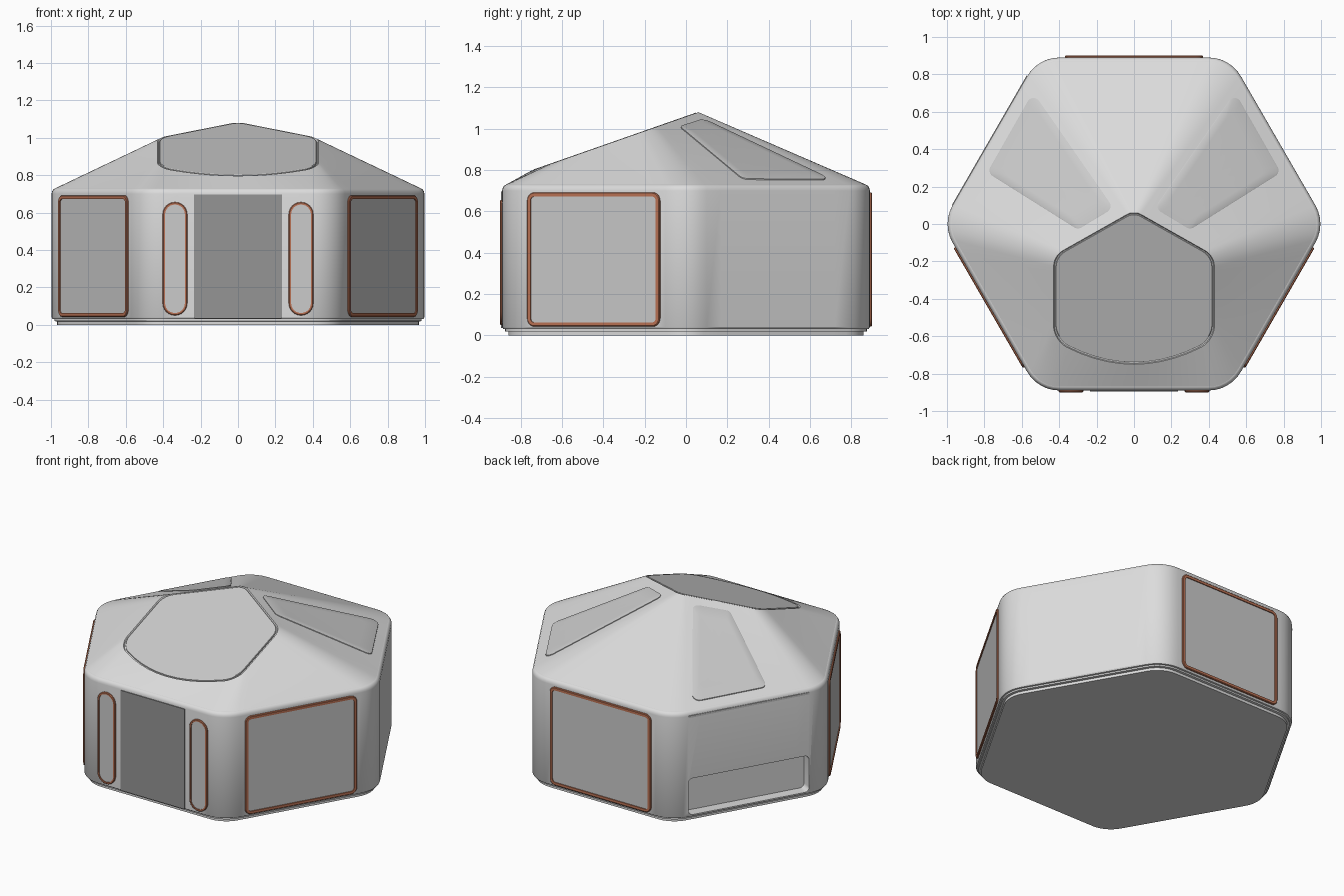
import bpy, bmesh, math
from mathutils import Vector
from mathutils.bvhtree import BVHTree

if "Cube" in bpy.data.objects:
    bpy.data.objects.remove(bpy.data.objects["Cube"])


def material(name, rgb):
    m = bpy.data.materials.new(name)
    m.diffuse_color = (*rgb, 1)
    m.use_nodes = True
    m.node_tree.nodes["Principled BSDF"].inputs["Base Color"].default_value = m.diffuse_color
    return m


SHELL = material("light grey shell", (0.72, 0.72, 0.72))
GLASS = material("pale grey panel", (0.60, 0.60, 0.60))
DOOR = material("mid grey door", (0.30, 0.30, 0.30))
COPPER = material("copper trim", (0.50, 0.17, 0.09))


def smooth(ob, angle=32):
    bpy.ops.object.select_all(action='DESELECT')
    ob.select_set(True)
    bpy.context.view_layer.objects.active = ob
    bpy.ops.object.shade_smooth_by_angle(angle=math.radians(angle))


def loft(name, rings, mat, caps=(True, True), closed=False):
    """Skin a stack of equal-length point loops."""
    bm = bmesh.new()
    loops = [[bm.verts.new(p) for p in r] for r in rings]
    n = len(loops[0])
    pairs = list(zip(loops, loops[1:])) + ([(loops[-1], loops[0])] if closed else [])
    for a, b in pairs:
        for i in range(n):
            j = (i + 1) % n
            bm.faces.new((a[i], a[j], b[j], b[i]))
    if not closed:
        if caps[0]:
            bm.faces.new(loops[0][::-1])
        if caps[1]:
            bm.faces.new(loops[-1])
    bmesh.ops.recalc_face_normals(bm, faces=bm.faces)
    me = bpy.data.meshes.new(name)
    bm.to_mesh(me)
    bm.free()
    me.materials.append(mat)
    ob = bpy.data.objects.new(name, me)
    bpy.context.collection.objects.link(ob)
    smooth(ob)
    return ob


def rounded(corners, radii, seg=6, sub=0):
    """Polygon with filleted corners and optional extra points on the edges."""
    arcs, n = [], len(corners)
    pts = [Vector(c) for c in corners]
    for i, p in enumerate(pts):
        r = radii[i] if isinstance(radii, (list, tuple)) else radii
        a, b = (pts[i - 1] - p).normalized(), (pts[(i + 1) % n] - p).normalized()
        h = a.angle(b) / 2
        c = p + (a + b).normalized() * r / math.sin(h)
        s, e = p + a * r / math.tan(h) - c, p + b * r / math.tan(h) - c
        f = math.pi - 2 * h
        arcs.append([c + (s * math.sin((1 - k / seg) * f) + e * math.sin(k / seg * f)) / math.sin(f)
                     for k in range(seg + 1)])
    out = []
    for i, arc in enumerate(arcs):
        nxt = arcs[(i + 1) % n][0]
        out += arc + [arc[-1].lerp(nxt, k / (sub + 1)) for k in range(1, sub + 1)]
    return out


def hexagon(a, z):
    R = a / math.cos(math.pi / 6)
    c = [(R * math.cos(k * math.pi / 3), R * math.sin(k * math.pi / 3)) for k in range(6)]
    return [Vector((p.x, p.y, z)) for p in rounded(c, a - 0.69, 6, 9)]


def rect(u0, u1, z0, z1, r):
    return rounded([(u0, z0), (u1, z0), (u1, z1), (u0, z1)], r)


def on_wall(angle, outline, d):
    """Place a 2D outline (across, up) on the wall facing the given angle."""
    a = math.radians(angle)
    n, t = Vector((math.cos(a), math.sin(a), 0)), Vector((-math.sin(a), math.cos(a), 0))
    return [n * d + t * p.x + Vector((0, 0, p.y)) for p in outline]


# walls with stepped plinth and rolled top edge
profile = [(.86, 0), (.86, .018), (.875, .02), (.875, .03), (.885, .032), (.89, .04),
           (.89, .70), (.888, .712), (.881, .724), (.87, .73)]
walls = loft("walls", [hexagon(a, z) for a, z in profile], SHELL)

# service recess low in the rear left wall
box = rect(-.4, .4, .045, .285, .03)
cutter = loft("recess_cutter", [on_wall(150, box, d) for d in (.82, .95)], SHELL)
cutter.hide_render = True
mod = walls.modifiers.new("recess", 'BOOLEAN')
mod.object, mod.operation, mod.solver = cutter, 'DIFFERENCE', 'EXACT'
bpy.context.view_layer.objects.active = walls
bpy.ops.object.modifier_apply(modifier=mod.name)
bpy.data.objects.remove(cutter)
smooth(walls)

# slanted skylight outline
flat = rounded([(.43, -.17), (.022, .06), (-.022, .06), (-.43, -.17), (-.43, -.62), (.43, -.62)],
               [.1, .06, .06, .1, .07, .07], 6, 9)


def skylight_ring(scale, lift):
    out = []
    for p in flat:
        x, y = p
        if y < -.56:
            y -= .13 * max(0, 1 - (x / .43) ** 2)
        x, y = x * scale, -.32 + (y + .32) * scale
        out.append(Vector((x, y, 1.08 - .35 * (.06 - y) + lift)))
    return out


# roof skin from the hexagon up to the skylight, ending in a shallow seat
base, rim = hexagon(.87, .73), skylight_ring(1, 0)
STEPS = 6
rings = [[a.lerp(b, k / STEPS) for a, b in zip(base, rim)] for k in range(STEPS + 1)]
roof = loft("roof", rings + [skylight_ring(.99, -.008)], SHELL, (False, True))
loft("skylight", [skylight_ring(.975, -.008), skylight_ring(.975, -.001), skylight_ring(.968, .002)], GLASS)

# two rear roof panels that follow the roof surface
tree = BVHTree.FromPolygons([v.co for v in roof.data.vertices], [p.vertices[:] for p in roof.data.polygons])


def drape(points, lift):
    out = []
    for p in points:
        hit = tree.ray_cast(Vector((p.x, p.y, 3)), Vector((0, 0, -1)))[0]
        out.append(hit + Vector((0, 0, lift)))
    return out


for side, label in ((1, "right"), (-1, "left")):
    quad = [(.785, .275), (.54, .705), (.11, .085), (.30, -.03)]
    outline = [Vector((p.x * side, p.y)) for p in rounded(quad, .035, 5, 6)]
    mid = sum(outline, Vector((0, 0))) / len(outline)
    stack = [drape(outline, -.004), drape(outline, .005)]
    stack += [drape([mid.lerp(p, s) for p in outline], .007) for s in (.98, .75, .5, .25, .03)]
    loft("roof_panel_" + label, stack, GLASS)


# framed windows
def window(name, angle, u0, u1, z0, z1, r, w):
    outer = rect(u0, u1, z0, z1, r)
    lip = rect(u0 + .004, u1 - .004, z0 + .004, z1 - .004, r - .004)
    inner = rect(u0 + w, u1 - w, z0 + w, z1 - w, r - w)
    loft(name + "_frame", [on_wall(angle, outer, .885), on_wall(angle, outer, .896),
                           on_wall(angle, lip, .90), on_wall(angle, inner, .90),
                           on_wall(angle, inner, .885)], COPPER, closed=True)
    loft(name + "_glass", [on_wall(angle, inner, .885), on_wall(angle, inner, .894)], GLASS)


for label, angle in (("right", -30), ("left", 210), ("rear", 90)):
    window(label + "_window", angle, -.37, .37, .043, .692, .04, .02)
for label, c in (("left", -.337), ("right", .337)):
    window("slim_window_" + label, 270, c - .066, c + .066, .05, .656, .0655, .013)

# front door and rear vent strip
loft("door", [on_wall(270, rect(-.235, .235, .035, .697, .003), d) for d in (.885, .895)], DOOR)
loft("vent_strip", [on_wall(150, rect(-.4, .4, .69, .703, .003), d) for d in (.885, .894)], GLASS)
